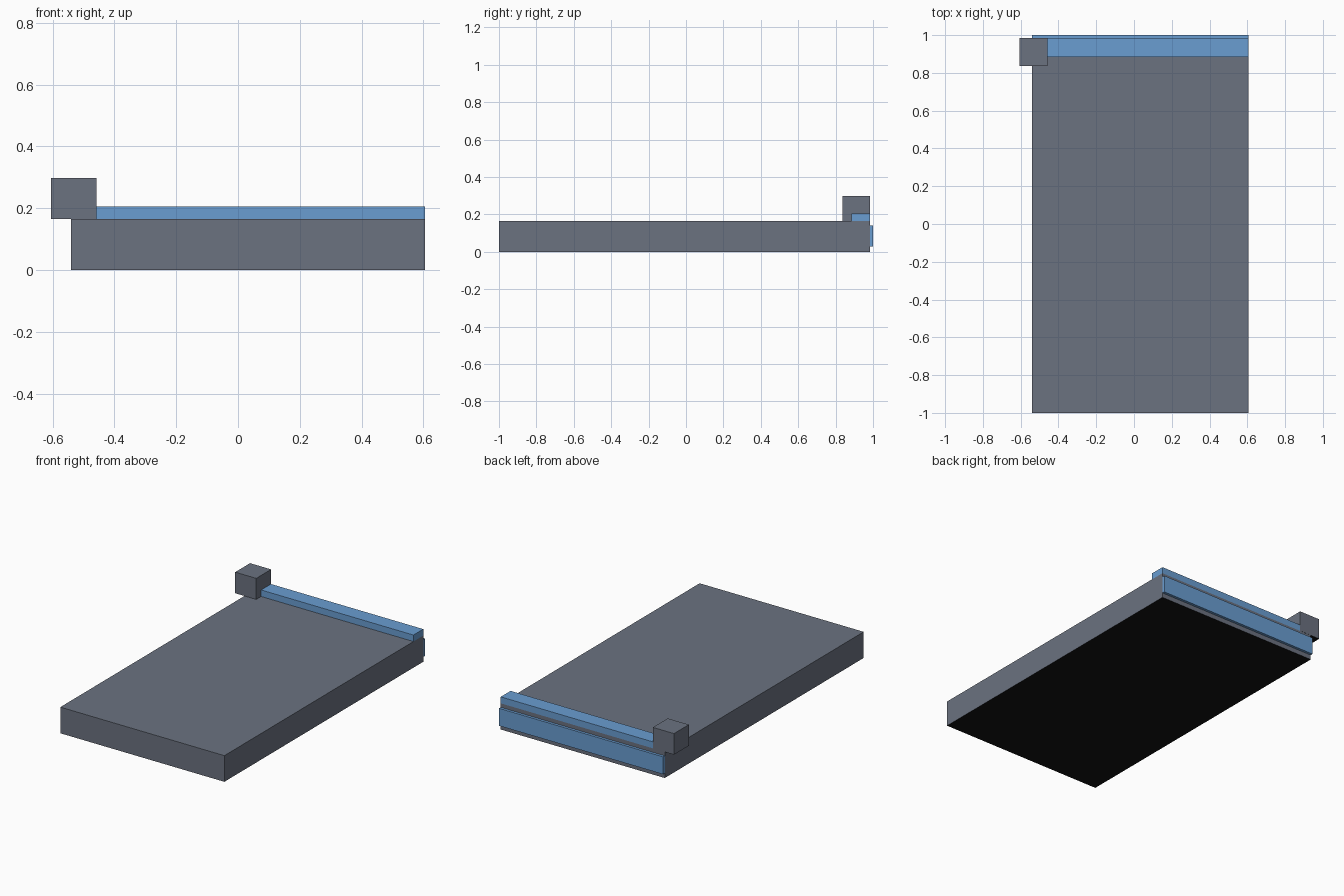
import bpy
import bmesh
from mathutils import Vector

cube = bpy.data.objects.get("Cube")
if cube:
    bpy.data.objects.remove(cube, do_unlink=True)


def make_material(name, rgb):
    mat = bpy.data.materials.new(name)
    mat.use_nodes = True
    color = (*rgb, 1)
    mat.diffuse_color = color
    mat.node_tree.nodes["Principled BSDF"].inputs["Base Color"].default_value = color
    return mat


slate = make_material("slate_grey", (0.147, 0.168, 0.216))
blue = make_material("light_blue", (0.144, 0.34, 0.64))
black = make_material("black", (0.006, 0.006, 0.006))


def box(name, low, high, body, underside=None):
    """Box between two corners, with an optional colour on its underside."""
    low, high = Vector(low), Vector(high)
    bm = bmesh.new()
    bmesh.ops.create_cube(bm, size=1)
    bmesh.ops.scale(bm, vec=high - low, verts=bm.verts)
    bmesh.ops.translate(bm, vec=(low + high) / 2, verts=bm.verts)
    bm.normal_update()
    if underside:
        for face in bm.faces:
            face.material_index = int(face.normal.z < -0.5)
    mesh = bpy.data.meshes.new(name)
    bm.to_mesh(mesh)
    bm.free()
    mesh.materials.append(body)
    if underside:
        mesh.materials.append(underside)
    obj = bpy.data.objects.new(name, mesh)
    bpy.context.collection.objects.link(obj)
    return obj


left, right = -0.54, 0.605
back, top = 0.983, 0.165

# Main slab
box("slab", (left, -1, 0), (right, back, top), slate, black)
# Raised strip along the back edge, ending at the corner block
box("top_strip", (-0.46, 0.885, top), (right, back, 0.206), blue)
# Thin strip on the back face
box("back_strip", (left, back, 0.03), (right, 1, 0.14), blue)
# Overhanging corner block
box("corner_block", (-0.605, 0.836, top), (-0.458, 0.984, 0.298), slate, black)
